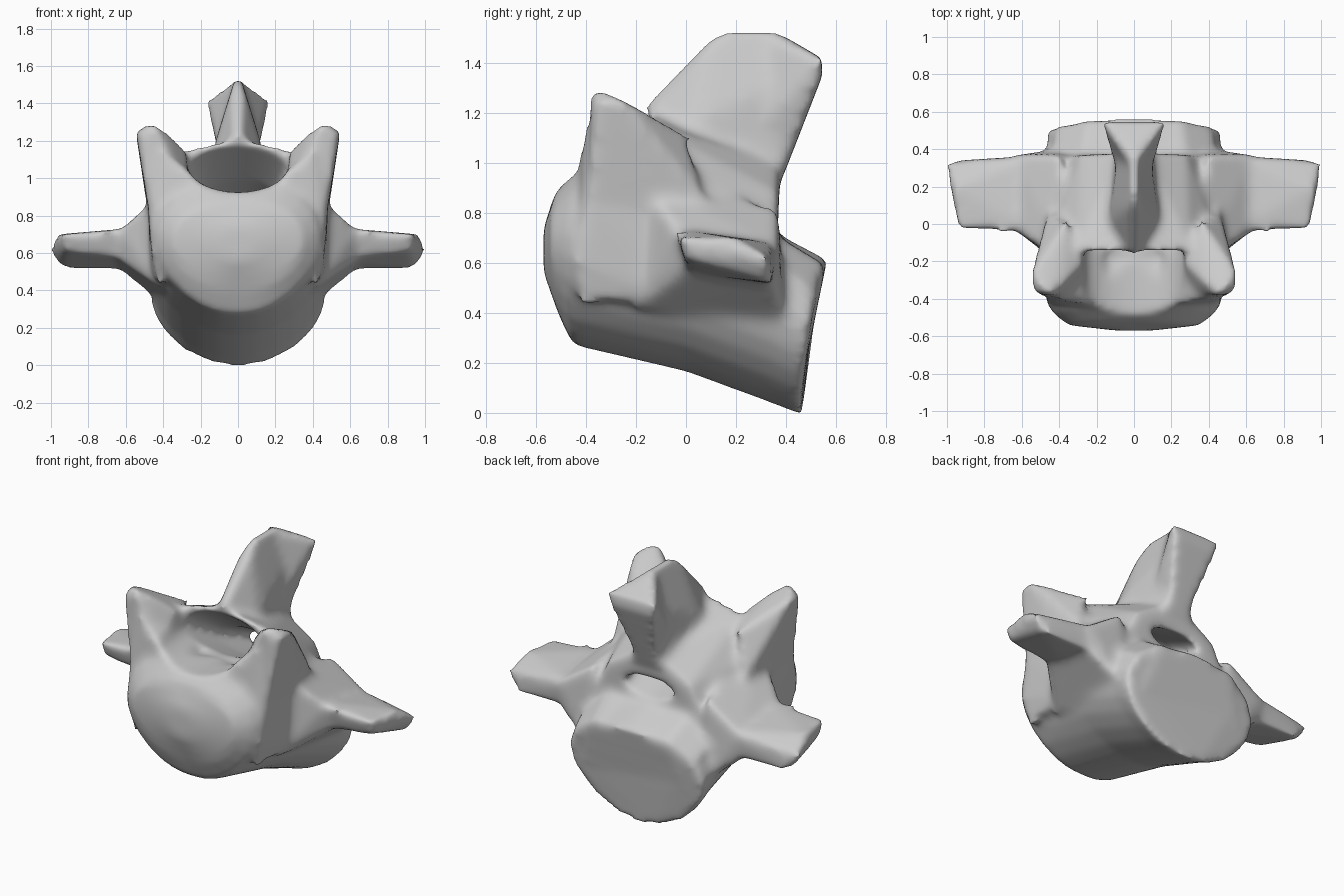
import bpy, bmesh, math
from mathutils import Vector

cube = bpy.data.objects.get("Cube")
if cube:
    bpy.data.objects.remove(cube)

bone = bpy.data.materials.new("bone grey")
bone.use_nodes = True
colour = (0.6, 0.6, 0.6, 1)
bone.diffuse_color = colour
bone.node_tree.nodes["Principled BSDF"].inputs["Base Color"].default_value = colour


def finish(name, bm):
    bmesh.ops.recalc_face_normals(bm, faces=bm.faces)
    mesh = bpy.data.meshes.new(name)
    bm.to_mesh(mesh)
    bm.free()
    mesh.materials.append(bone)
    obj = bpy.data.objects.new(name, mesh)
    bpy.context.collection.objects.link(obj)
    return obj


def hull(name, points, whole=False):
    """Convex lumps; mirrored as two lumps, or as one lump across the middle."""
    bm = bmesh.new()
    for group in ([(1, -1)] if whole else [(1,), (-1,)]):
        verts = [bm.verts.new((s * x, y, z)) for s in group for x, y, z in points]
        result = bmesh.ops.convex_hull(bm, input=verts)
        loose = {v for v in result["geom_interior"] if isinstance(v, bmesh.types.BMVert)}
        bmesh.ops.delete(bm, geom=list(loose), context='VERTS')
    return finish(name, bm)


def loft(name, rings, egg=0.0, segments=24):
    """Rings along y: bottom point, top point, half width, forward bow of the sides."""
    bm = bmesh.new()
    loops = []
    for yb, zb, yt, zt, width, bow in rings:
        low, high = Vector((0, yb, zb)), Vector((0, yt, zt))
        loop = []
        for i in range(segments):
            a = math.tau * i / segments
            p = low.lerp(high, (1 + math.sin(a)) / 2)
            p.x = width * math.cos(a) * (1 + egg * math.sin(a))
            p.y += bow * abs(math.cos(a))
            loop.append(bm.verts.new(p))
        loops.append(loop)
    for a, b in zip(loops, loops[1:]):
        for i in range(segments):
            j = (i + 1) % segments
            bm.faces.new((a[i], a[j], b[j], b[i]))
    bm.faces.new(loops[0])
    bm.faces.new(loops[-1])
    return finish(name, bm)


# Main drum with a domed front and a slanted back, narrower underneath
body = loft("body", [
    (-.57, .56, -.57, .74, .1, 0),
    (-.5, .38, -.52, .88, .35, -.03),
    (-.45, .27, -.43, .99, .44, -.03),
    (0, .165, 0, .86, .47, 0),
    (.34, .04, .36, .72, .46, 0),
    (.47, -.01, .57, .61, .46, -.03)], egg=.15)

# Shelf that widens the upper back edge of the drum
shelf = hull("back_shelf", [
    (.25, .56, .59), (.43, .49, .5), (.28, .36, .71), (.43, .34, .6),
    (.44, .34, .35), (.35, .5, .3)], whole=True)

# Arch over the canal
arch = hull("arch", [
    (0, -.16, 1.22), (.3, -.14, 1.15), (.45, -.1, .95), (.46, -.1, .55),
    (.08, .38, 1), (.28, .37, .88), (.42, .36, .6)], whole=True)

# Upright fin and its flared end
fin = hull("fin", [
    (.02, -.16, 1.23), (.03, .09, 1.49), (.02, .15, 1.52), (.02, .36, 1.52),
    (.06, .52, 1.38), (.1, .39, .95), (.14, 0, 1.1), (.12, .1, 1.2)], whole=True)
fin_end = hull("fin_end", [
    (.01, .3, 1.52), (.01, .37, 1.52), (.17, .54, 1.42), (.16, .55, 1.36),
    (.11, .46, 1.15), (.06, .39, .95), (.1, .3, 1.15)], whole=True)

# Raised front horns and the side walls that carry them up from the drum
horns = hull("horns", [
    (.55, -.26, 1.26), (.45, -.38, 1.3), (.37, -.31, 1.24), (.54, -.37, 1.23),
    (.48, -.39, .85), (.48, -.1, .8), (.3, -.39, 1), (.36, .02, 1.1),
    (.46, .08, .85), (.26, -.2, 1.13)])
walls = hull("walls", [
    (.12, -.45, .94), (.28, -.41, 1.03), (.4, -.4, 1.14), (.48, -.4, .85),
    (.46, -.44, .6), (.42, -.43, .42), (.48, -.02, .88), (.47, 0, .45),
    (.3, -.1, 1.1), (.15, -.1, .9)])

# Side wings and the roots that blend them into the drum
wing_roots = hull("wing_roots", [
    (.38, -.2, .95), (.38, .37, .83), (.42, -.2, .42), (.41, .4, .33),
    (.64, -.03, .72), (.64, .37, .66), (.64, 0, .57), (.64, .35, .52)])
wings = hull("wings", [
    (.5, -.05, .74), (.5, .37, .68), (.5, 0, .56), (.5, .35, .51),
    (.94, -.03, .7), (.97, .2, .7), (1.01, .33, .62),
    (.93, 0, .61), (.95, .34, .52)])

# Sloping canal through the middle, tightening toward the back
canal = loft("canal_cutter", [
    (-.8, .93, -.8, 1.28, .27, 0),
    (-.15, .92, -.15, 1.18, .27, 0),
    (.1, .82, .1, .99, .21, 0),
    (.4, .72, .4, .84, .16, 0),
    (.8, .7, .8, .82, .16, 0)])
canal.hide_render = True
canal.hide_set(True)

# Fuse the parts into one smooth bone
bpy.ops.object.select_all(action='DESELECT')
for part in (shelf, arch, fin, fin_end, horns, walls, wing_roots, wings, body):
    part.select_set(True)
bpy.context.view_layer.objects.active = body
bpy.ops.object.join()
body.name = "vertebra"


def fuse(size):
    mod = body.modifiers.new("fuse", 'REMESH')
    mod.mode = 'VOXEL'
    mod.voxel_size = size
    mod.use_smooth_shade = True


fuse(.02)
cut = body.modifiers.new("canal", 'BOOLEAN')
cut.operation = 'DIFFERENCE'
cut.object = canal
fuse(.02)
soften = body.modifiers.new("soften", 'SMOOTH')
soften.factor = .5
soften.iterations = 10
bpy.ops.object.shade_smooth()
